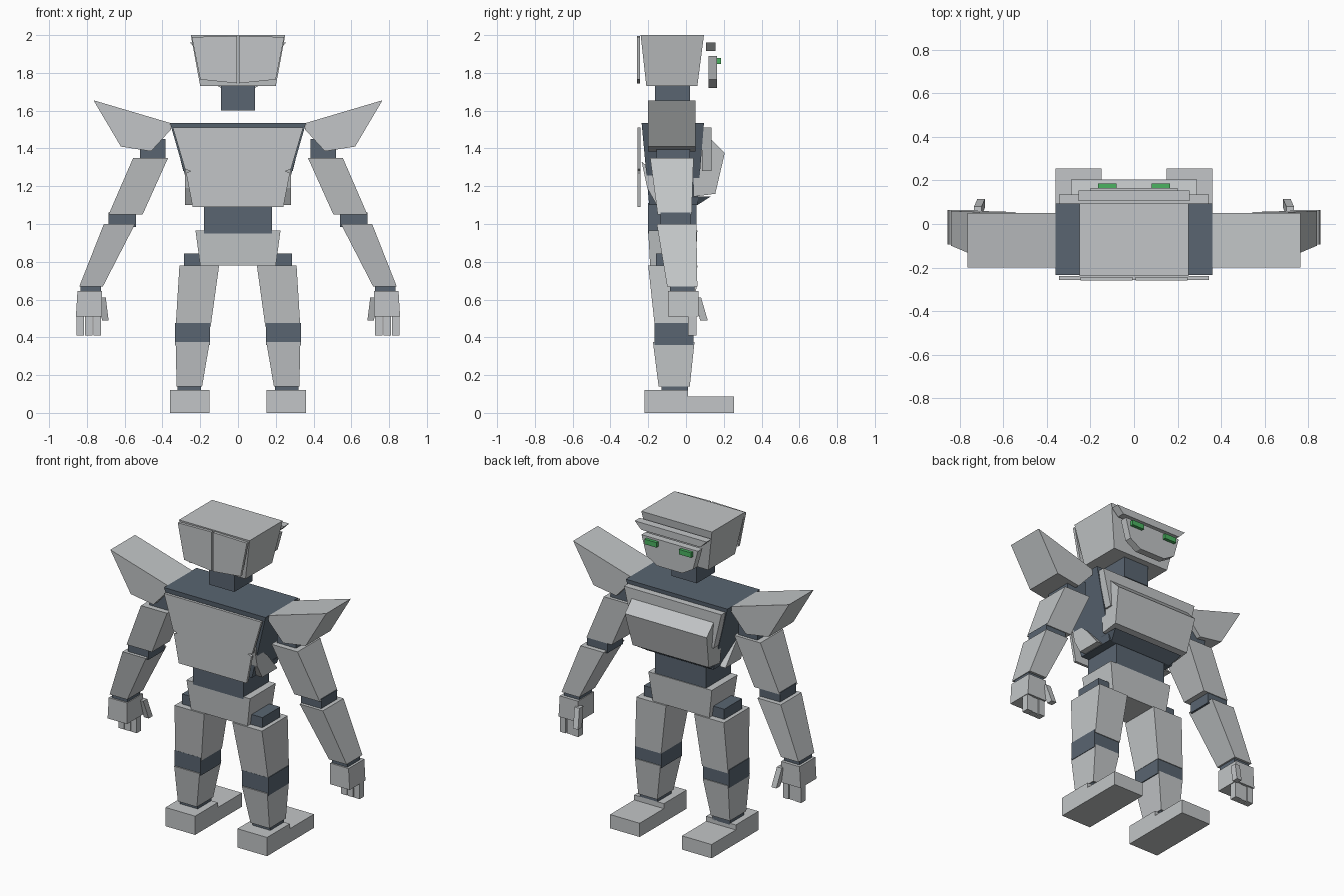
import bpy
import bmesh

default_cube = bpy.data.objects.get("Cube")
if default_cube:
    bpy.data.objects.remove(default_cube, do_unlink=True)


def make_material(name, red, green, blue):
    material = bpy.data.materials.new(name)
    material.use_nodes = True
    color = (red, green, blue, 1)
    material.diffuse_color = color
    material.node_tree.nodes["Principled BSDF"].inputs["Base Color"].default_value = color
    return material


ARMOR = make_material("light grey armor", .54, .56, .57)
FRAME = make_material("dark slate frame", .10, .13, .165)
GLOW = make_material("green eyes", .07, .45, .12)


def loft(name, material, first_loop, second_loop, mirror=1):
    """Solid between two matching loops of points; mirror=-1 flips it in x."""
    bm = bmesh.new()
    loops = [[bm.verts.new((x * mirror, y, z)) for x, y, z in loop]
             for loop in (first_loop, second_loop)]
    count = len(first_loop)
    for loop in loops:
        bm.faces.new(loop)
    for i in range(count):
        j = (i + 1) % count
        bm.faces.new((loops[0][i], loops[0][j], loops[1][j], loops[1][i]))
    bmesh.ops.recalc_face_normals(bm, faces=bm.faces)
    mesh = bpy.data.meshes.new(name)
    bm.to_mesh(mesh)
    bm.free()
    mesh.materials.append(material)
    obj = bpy.data.objects.new(name, mesh)
    bpy.context.collection.objects.link(obj)
    return obj


def rectangle(x_range, y_range, z):
    (left, right), (front, back) = x_range, y_range
    return [(left, front, z), (right, front, z), (right, back, z), (left, back, z)]


def block(name, material, z, x, y, top_x=None, top_y=None, mirror=1):
    """Box, or tapered box when a different top rectangle is given."""
    lower = rectangle(x, y, z[0])
    upper = rectangle(top_x or x, top_y or y, z[1])
    return loft(name, material, lower, upper, mirror)


def plate(name, material, outline, y, mirror=1):
    """Outline in x and z, extruded along y."""
    loops = [[(px, depth, pz) for px, pz in outline] for depth in y]
    return loft(name, material, loops[0], loops[1], mirror)


def symmetric(half_outline):
    return half_outline + [(-px, pz) for px, pz in reversed(half_outline)]


def both(half_width):
    return (-half_width, half_width)


# Head
block("head", ARMOR, z=(1.73, 2), x=both(.2), y=(-.21, .06),
      top_x=both(.25), top_y=(-.24, .095))
block("neck", FRAME, z=(1.6, 1.74), x=both(.09), y=(-.165, .02))
plate("brow_plate", ARMOR, symmetric([(.255, 1.96), (.21, 1.915)]), y=(.105, .155))
plate("face_plate", ARMOR,
      symmetric([(.2, 1.89), (.165, 1.765), (.09, 1.72)]), y=(.12, .165))

# Torso
block("torso_core", FRAME, z=(1.1, 1.535), x=both(.235), y=(-.195, .06),
      top_x=both(.36), top_y=(-.235, .095))
plate("rear_body_plate", ARMOR,
      symmetric([(.345, 1.51), (.28, 1.29), (.25, 1.28), (.275, 1.27), (.24, 1.09)]),
      y=(-.257, -.24))
plate("upper_chest_plate", ARMOR, symmetric([(.345, 1.51), (.29, 1.28)]), y=(.085, .135))
chest_profile = [(.04, 1.45), (.13, 1.45), (.205, 1.375), (.155, 1.16), (.04, 1.145)]
chest_sides = [[(side * (.29 if z > 1.3 else .27), y, z) for y, z in chest_profile]
               for side in (-1, 1)]
loft("chest_block", ARMOR, chest_sides[0], chest_sides[1])
block("chest_underside", FRAME, z=(1.1, 1.145), x=both(.22), y=(0, .06),
      top_x=both(.25), top_y=(0, .13))
block("waist", FRAME, z=(.95, 1.11), x=both(.18), y=(-.2, .055))
block("pelvis", ARMOR, z=(.78, .965), x=both(.2), y=(-.19, .05),
      top_x=both(.225), top_y=(-.2, .06))

for label, side in (("left", 1), ("right", -1)):

    def part(name, material, **shape):
        return block(label + "_" + name, material, mirror=side, **shape)

    # Head details
    plate(label + "_rear_head_plate", ARMOR,
          [(.006, 1.995), (.245, 1.99), (.2, 1.765), (.006, 1.745)],
          y=(-.26, -.243), mirror=side)
    part("eye", GLOW, z=(1.846, 1.878), x=(.08, .165), y=(.16, .185))

    # Flank fin
    fin = [(-.235, 1.33), (-.205, 1.19), (-.155, 1.1), (0, 1.1), (-.1, 1.22)]
    loft(label + "_flank_fin", ARMOR, [(.24, y, z) for y, z in fin],
         [(.28, y, z) for y, z in fin], side)

    # Arm
    plate(label + "_shoulder_guard", ARMOR,
          [(.36, 1.535), (.765, 1.655), (.62, 1.41), (.46, 1.385), (.355, 1.5)],
          y=(-.2, .05), mirror=side)
    part("shoulder_joint", FRAME, z=(1.34, 1.45), x=(.385, .52), y=(-.155, .02))
    part("upper_arm", ARMOR, z=(1.05, 1.35), x=(.505, .685), y=(-.15, .03),
         top_x=(.37, .555), top_y=(-.19, .04))
    part("elbow", FRAME, z=(.985, 1.06), x=(.54, .685), y=(-.135, .025))
    part("forearm", ARMOR, z=(.67, 1), x=(.715, .84), y=(-.1, .06),
         top_x=(.545, .71), top_y=(-.155, .055))
    part("wrist", FRAME, z=(.64, .675), x=(.725, .835), y=(-.085, .045))
    part("palm", ARMOR, z=(.51, .645), x=(.72, .858), y=(-.095, .065),
         top_x=(.72, .85))
    for finger, (inner, outer) in (("inner", (.725, .765)), ("outer", (.815, .855))):
        part(finger + "_finger", ARMOR, z=(.41, .52), x=(inner, outer), y=(.01, .055))
    part("rear_finger", ARMOR, z=(.41, .52), x=(.77, .81), y=(.01, .05)).name = label + "_middle_finger"
    part("thumb", ARMOR, z=(.49, .61), x=(.685, .72), y=(.075, .115),
         top_x=(.7, .735), top_y=(.04, .08))

    # Leg
    part("hip_joint", FRAME, z=(.77, .845), x=(.16, .285), y=(-.16, .02))
    part("thigh", ARMOR, z=(.455, .78), x=(.145, .33), y=(-.165, .045),
         top_x=(.1, .31), top_y=(-.2, .06))
    part("knee", FRAME, z=(.36, .475), x=(.147, .333), y=(-.168, .04))
    part("shin", ARMOR, z=(.14, .375), x=(.19, .325), y=(-.145, .02),
         top_x=(.15, .33), top_y=(-.175, .045))
    part("ankle", FRAME, z=(.11, .145), x=(.195, .32), y=(-.13, .01))
    part("heel", ARMOR, z=(0, .12), x=(.15, .36), y=(-.22, .01))
    part("toe", ARMOR, z=(0, .088), x=(.15, .36), y=(.01, .255))
